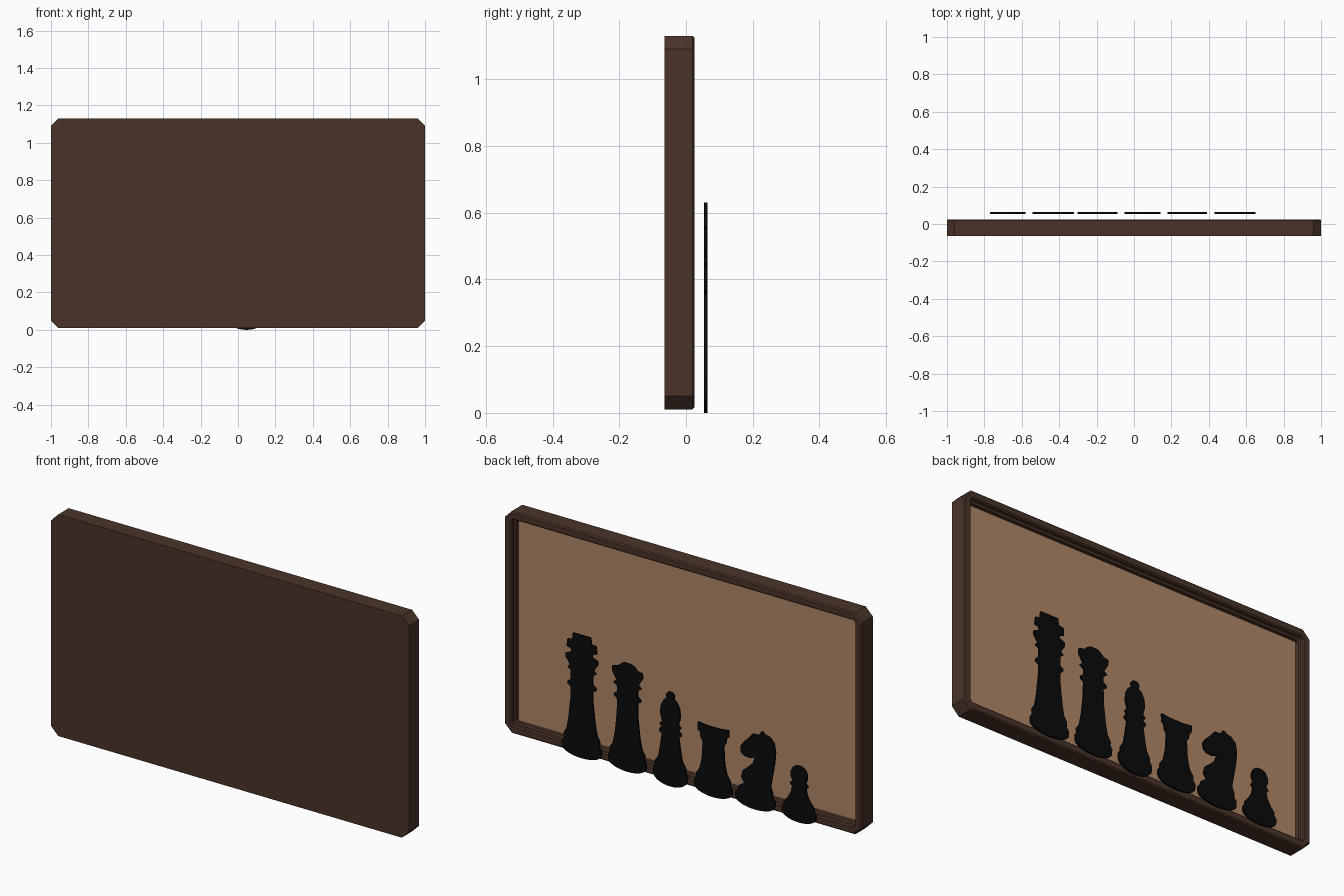
import bpy, bmesh, math


def material(name, rgb):
    m = bpy.data.materials.new(name)
    m.diffuse_color = (*rgb, 1)
    return m


WOOD = material("dark_wood", (0.068, 0.034, 0.022))
TAN = material("tan_panel", (0.44, 0.245, 0.135))
BLACK = material("black", (0.003, 0.003, 0.003))


def finish(bm, name, mat):
    bmesh.ops.recalc_face_normals(bm, faces=bm.faces)
    mesh = bpy.data.meshes.new(name)
    bm.to_mesh(mesh)
    bm.free()
    mesh.materials.append(mat)
    ob = bpy.data.objects.new(name, mesh)
    bpy.context.collection.objects.link(ob)
    return ob


def ring(bm, hx, hz, c, y):
    """Rectangle with cut corners, centred on the board."""
    pts = [(hx, hz - c), (hx - c, hz), (c - hx, hz), (-hx, hz - c),
           (-hx, c - hz), (c - hx, -hz), (hx - c, -hz), (hx, c - hz)]
    return [bm.verts.new((x, y, z + 0.57)) for x, z in pts]


# board frame: solid back, rounded rim, stepped recess
bm = bmesh.new()
steps = [(1, .56, .04, -.064), (1, .56, .04, .019), (.994, .554, .04, .025),
         (.966, .526, .014, .025), (.960, .520, .008, .019),
         (.960, .520, .008, .004), (.950, .510, .006, .000), (.950, .510, .006, -.026)]
loops = [ring(bm, *s) for s in steps]
for a, b in zip(loops, loops[1:]):
    for i in range(8):
        j = (i + 1) % 8
        bm.faces.new((a[i], a[j], b[j], b[i]))
bm.faces.new(loops[0])
bm.faces.new(loops[-1])
finish(bm, "board_frame", WOOD)

# tan panel inside the recess
bm = bmesh.new()
bmesh.ops.create_cube(bm, size=1)
for v in bm.verts:
    v.co = (v.co.x * 1.90, v.co.y * .008 - .022, v.co.z * 1.02 + .57)
finish(bm, "back_panel", TAN)


def plate(name, cx, outline, z0=.01):
    """Thin flat cut-out in front of the panel."""
    bm = bmesh.new()
    face = bm.faces.new([bm.verts.new((cx + x, .054, max(z, z0))) for x, z in outline])
    new = bmesh.ops.extrude_face_region(bm, geom=[face])["geom"]
    for v in new:
        if isinstance(v, bmesh.types.BMVert):
            v.co.y = .064
    finish(bm, name, BLACK)


def base_arc(hw, z0):
    """Sagging underside of a piece, from -hw to +hw."""
    return [(-hw * math.cos(math.pi * i / 14), .05 - (.05 - z0) * math.sin(math.pi * i / 14))
            for i in range(15)]


def turned(name, cx, hw, side, z0=.01):
    """Mirrored silhouette from (half width, height) points."""
    plate(name, cx, base_arc(hw, z0) + side + [(-x, z) for x, z in reversed(side)], z0)


# mirrored silhouettes, tallest to shortest
turned("king_plate", .54, .11, [
    (.11, .075), (.098, .09), (.1, .115), (.083, .145), (.073, .2), (.062, .30), (.06, .355),
    (.08, .37), (.078, .382), (.062, .392), (.06, .44), (.08, .452), (.066, .468),
    (.088, .5), (.088, .52), (.058, .532), (.06, .55), (.083, .555), (.08, .592),
    (.052, .597), (.05, .63)])
turned("queen_plate", .285, .105, [
    (.106, .075), (.096, .09), (.098, .11), (.08, .14), (.068, .2), (.058, .29), (.056, .365),
    (.075, .378), (.073, .39), (.056, .4), (.056, .43), (.078, .445), (.06, .46),
    (.085, .5), (.083, .525), (.055, .53), (.04, .545), (.02, .556)])
turned("bishop_plate", .045, .095, [
    (.096, .075), (.085, .09), (.085, .11), (.066, .14), (.055, .2), (.047, .255),
    (.062, .267), (.06, .28), (.045, .288), (.06, .305), (.045, .32), (.056, .36),
    (.052, .4), (.036, .43), (.02, .442), (.024, .46), (.012, .475)], 0)
turned("rook_plate", -.195, .106, [
    (.106, .075), (.095, .09), (.095, .11), (.075, .14), (.063, .19), (.058, .28),
    (.07, .295), (.072, .32), (.085, .33), (.086, .368), (.04, .362)])
turned("pawn_plate", -.675, .095, [
    (.095, .07), (.084, .085), (.084, .1), (.062, .125), (.045, .155), (.038, .185),
    (.05, .196), (.046, .206), (.036, .213), (.046, .235), (.045, .262), (.033, .283),
    (.014, .294)])

# horse head silhouette, muzzle towards +x
plate("horse_plate", -.43, base_arc(.11, .01) + [
    (.11, .075), (.098, .09), (.09, .11), (.06, .128), (.078, .155), (.07, .19), (.04, .215),
    (.012, .242), (.002, .272), (.03, .262), (.06, .265), (.08, .28), (.082, .31), (.06, .34),
    (.037, .362), (.015, .388), (-.02, .39), (-.036, .414), (-.055, .40), (-.08, .395),
    (-.105, .37), (-.113, .325), (-.108, .27), (-.097, .21), (-.085, .145), (-.098, .11),
    (-.098, .09), (-.11, .075)])
